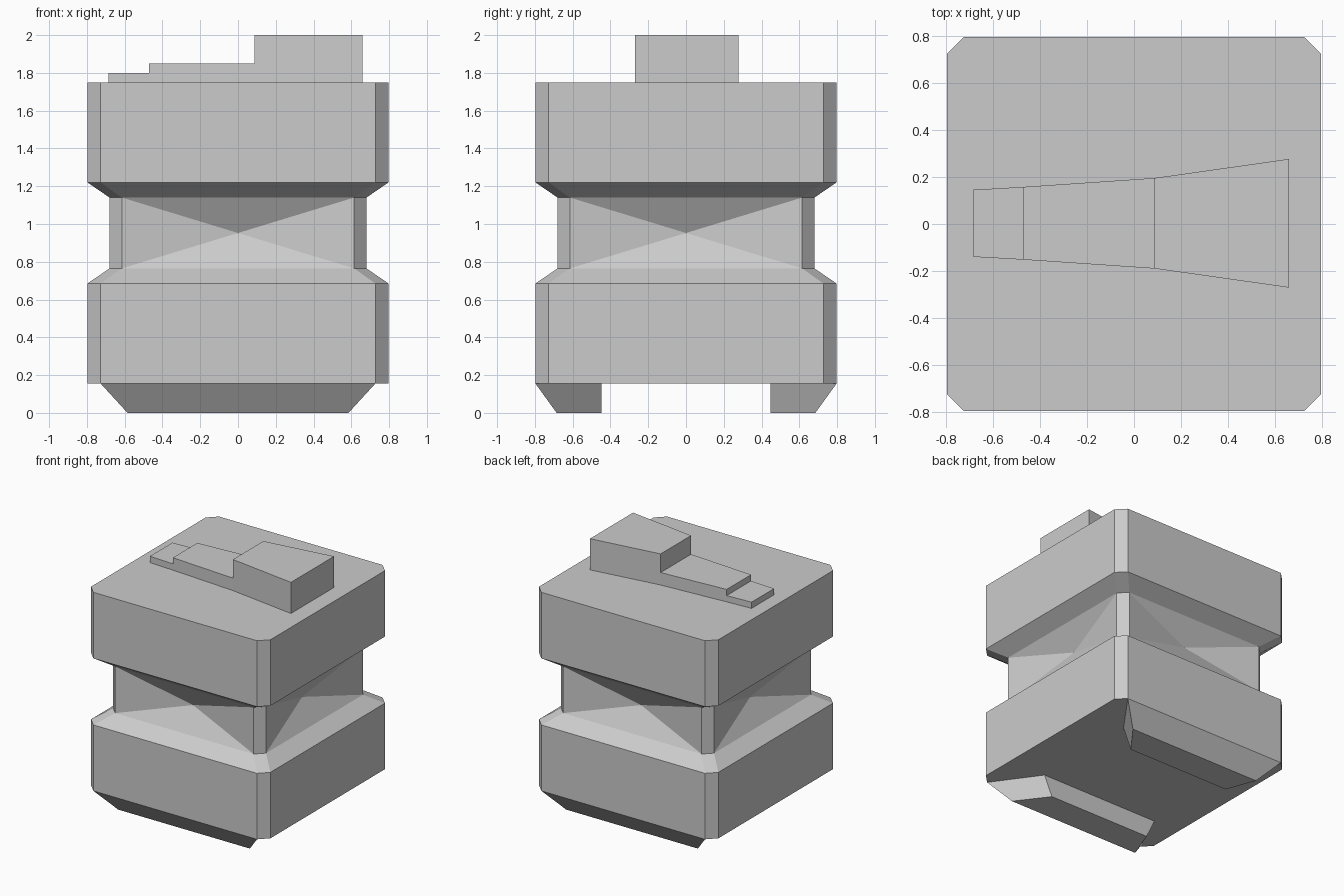
import bpy, bmesh

if "Cube" in bpy.data.objects:
    bpy.data.objects.remove(bpy.data.objects["Cube"])


def finish(name, bm):
    bmesh.ops.recalc_face_normals(bm, faces=bm.faces[:])
    mesh = bpy.data.meshes.new(name)
    bm.to_mesh(mesh)
    bm.free()
    obj = bpy.data.objects.new(name, mesh)
    bpy.context.collection.objects.link(obj)
    return obj


def loft(rings):
    """Join equal-length rings of points with quads and cap both ends."""
    bm = bmesh.new()
    loops = [[bm.verts.new(p) for p in ring] for ring in rings]
    n = len(loops[0])
    bands = [[bm.faces.new((a[i], a[(i + 1) % n], b[(i + 1) % n], b[i]))
              for i in range(n)] for a, b in zip(loops, loops[1:])]
    bm.faces.new(loops[0][::-1])
    bm.faces.new(loops[-1])
    return bm, bands


def chamfered_square(half, inner, z):
    return [(x, y, z) for x, y in (
        (-inner, -half), (inner, -half), (half, -inner), (half, inner),
        (inner, half), (-inner, half), (-half, inner), (-half, -inner))]


# Body: two chamfered blocks joined by a narrower waist
profile = [(0.797, 0.727, 0.155), (0.797, 0.727, 0.685),
           (0.68, 0.615, 0.765), (0.68, 0.615, 1.14),
           (0.797, 0.727, 1.22), (0.797, 0.727, 1.75)]
body, bands = loft([chamfered_square(*p) for p in profile])

# Waist sides pinched inward to a central point
poked = bmesh.ops.poke(body, faces=bands[2][::2])
for v in poked["verts"]:
    v.co.x *= 0.57 / 0.68
    v.co.y *= 0.57 / 0.68
finish("body", body)

# Feet: tapered rails at front and back
for name, s in (("front_foot", -1), ("back_foot", 1)):
    lower = [(-0.585, s * 0.685, 0), (0.585, s * 0.685, 0),
             (0.405, s * 0.447, 0), (-0.495, s * 0.447, 0)]
    upper = [(-0.727, s * 0.797, 0.155), (0.727, s * 0.797, 0.155),
             (0.475, s * 0.447, 0.155), (-0.57, s * 0.447, 0.155)]
    finish(name, loft([lower, upper])[0])

# Stepped wedge on top: (x, half width) stations and step heights
stations = [(-0.685, 0.143), (-0.472, 0.155), (0.088, 0.193), (0.66, 0.274)]
steps = [("low_step", 1.80), ("middle_step", 1.85), ("high_step", 2.0)]
for (name, top), (x0, w0), (x1, w1) in zip(steps, stations, stations[1:]):
    outline = [(x0, -w0), (x1, -w1), (x1, w1), (x0, w0)]
    finish(name, loft([[(x, y + 0.003, z) for x, y in outline]
                       for z in (1.75, top)])[0])
